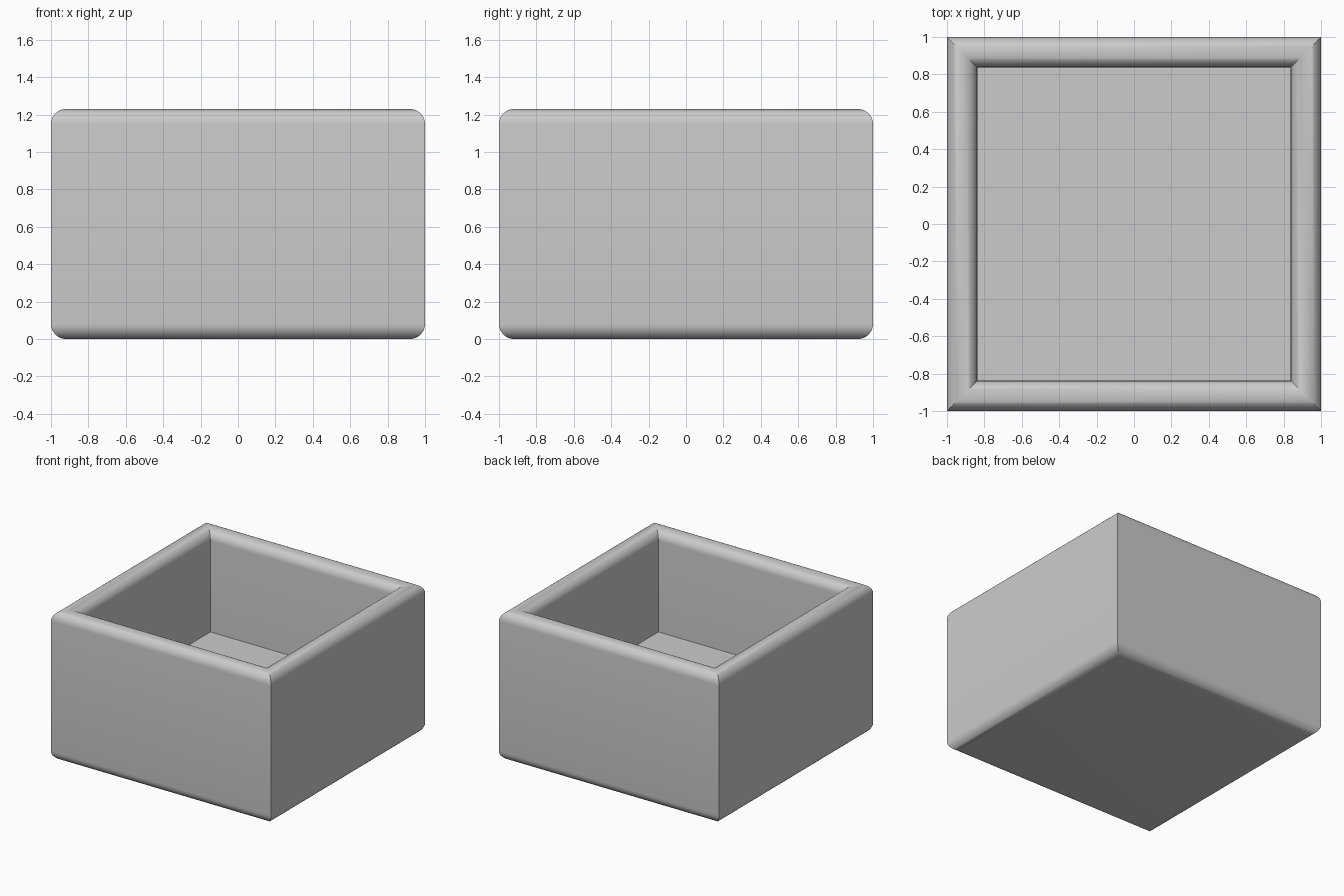
import bpy, bmesh
from math import sin, cos, pi, radians

cube = bpy.data.objects.get("Cube")
if cube:
    bpy.data.objects.remove(cube, do_unlink=True)

HEIGHT, RADIUS, INNER, FLOOR = 1.23, 0.081, 0.838, 0.40
STEPS = 8

# Plain grey material
grey = bpy.data.materials.new("plain_grey")
grey.use_nodes = True
colour = (0.6, 0.6, 0.6, 1)
grey.diffuse_color = colour
grey.node_tree.nodes["Principled BSDF"].inputs["Base Color"].default_value = colour


def arc(start, end, z, count):
    """Rounded corner of the wall profile as (half width, height) pairs."""
    angles = [start + (end - start) * i / count for i in range(count + 1)]
    return [(1 - RADIUS + RADIUS * cos(a), z + RADIUS * sin(a)) for a in angles]


# Wall profile: rounded foot, fully rounded rim, then down to the inner floor
profile = arc(-pi / 2, 0, RADIUS, STEPS)
profile += arc(0, pi, HEIGHT - RADIUS, STEPS * 2)
profile.append((INNER, FLOOR))

# Sweep the profile around a square with mitred corners
bm = bmesh.new()
corners = [(-1, -1), (1, -1), (1, 1), (-1, 1)]
rings = [[bm.verts.new((x * s, y * s, z)) for x, y in corners] for s, z in profile]
for low, high in zip(rings, rings[1:]):
    for i in range(4):
        j = (i + 1) % 4
        bm.faces.new((low[i], low[j], high[j], high[i]))
bm.faces.new(rings[0][::-1])
bm.faces.new(rings[-1])

mesh = bpy.data.meshes.new("square_planter")
bm.to_mesh(mesh)
bm.free()
mesh.materials.append(grey)
planter = bpy.data.objects.new("square_planter", mesh)
bpy.context.collection.objects.link(planter)

# Smooth rim and foot, crisp mitres and floor edges
bpy.ops.object.select_all(action="DESELECT")
planter.select_set(True)
bpy.context.view_layer.objects.active = planter
bpy.ops.object.shade_smooth_by_angle(angle=radians(30))
